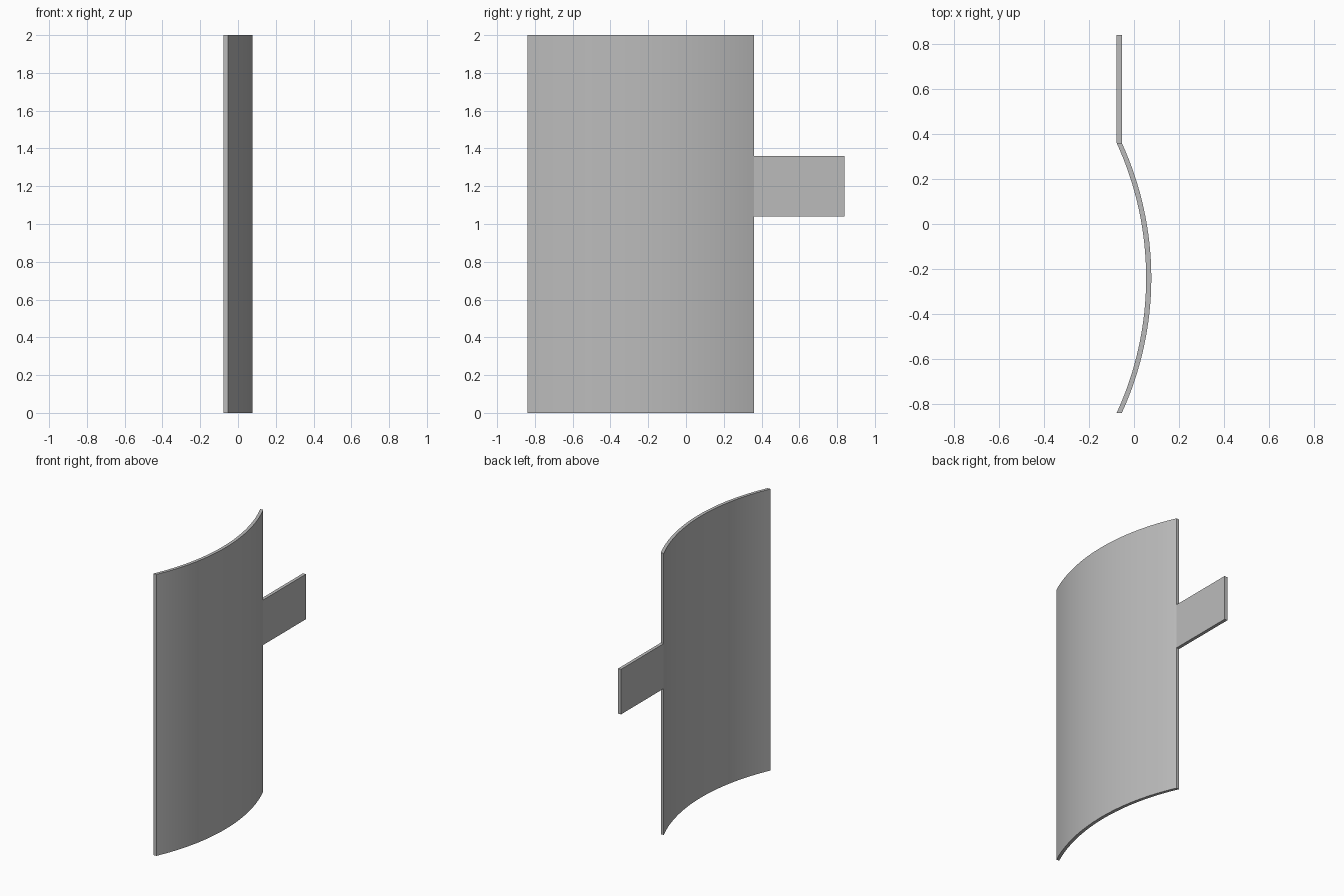
import bpy, bmesh, math

cube = bpy.data.objects.get("Cube")
if cube:
    bpy.data.objects.remove(cube, do_unlink=True)

THICK = 0.023       # sheet thickness along x
EDGE_X = -0.054     # outer x of the sheet at both ends of the arc
SAG = 0.131         # bulge of the arc
HALF = 0.6          # half chord of the arc
MID_Y = -0.24       # middle of the arc
SEGMENTS = 32

grey = bpy.data.materials.new("plain grey")
grey.use_nodes = True
colour = (0.5, 0.5, 0.5, 1)
grey.diffuse_color = colour
grey.node_tree.nodes["Principled BSDF"].inputs["Base Color"].default_value = colour


def sheet(name, line, bottom, top):
    """Thicken a plan-view line along x and extrude it upwards."""
    outline = line + [(x - THICK, y) for x, y in reversed(line)]
    bm = bmesh.new()
    face = bm.faces.new([bm.verts.new((x, y, bottom)) for x, y in outline])
    up = bmesh.ops.extrude_face_region(bm, geom=[face], use_keep_orig=True)
    verts = [v for v in up["geom"] if isinstance(v, bmesh.types.BMVert)]
    bmesh.ops.translate(bm, verts=verts, vec=(0, 0, top - bottom))
    bmesh.ops.recalc_face_normals(bm, faces=bm.faces)
    mesh = bpy.data.meshes.new(name)
    bm.to_mesh(mesh)
    bm.free()
    mesh.materials.append(grey)
    obj = bpy.data.objects.new(name, mesh)
    bpy.context.collection.objects.link(obj)
    bpy.ops.object.select_all(action="DESELECT")
    obj.select_set(True)
    bpy.context.view_layer.objects.active = obj
    bpy.ops.object.shade_smooth_by_angle(angle=math.radians(30))
    return obj


# Curved panel: a circular arc in plan
radius = (HALF ** 2 + SAG ** 2) / (2 * SAG)
sweep = math.asin(HALF / radius)
centre_x = EDGE_X + SAG - radius
angles = [sweep * (2 * i / SEGMENTS - 1) for i in range(SEGMENTS + 1)]
arc = [(centre_x + radius * math.cos(a), MID_Y + radius * math.sin(a)) for a in angles]
sheet("curved_panel", arc, 0, 2)

# Flat tab on the rear edge
sheet("rear_tab", [(EDGE_X, MID_Y + HALF), (EDGE_X, 0.84)], 1.04, 1.36)
